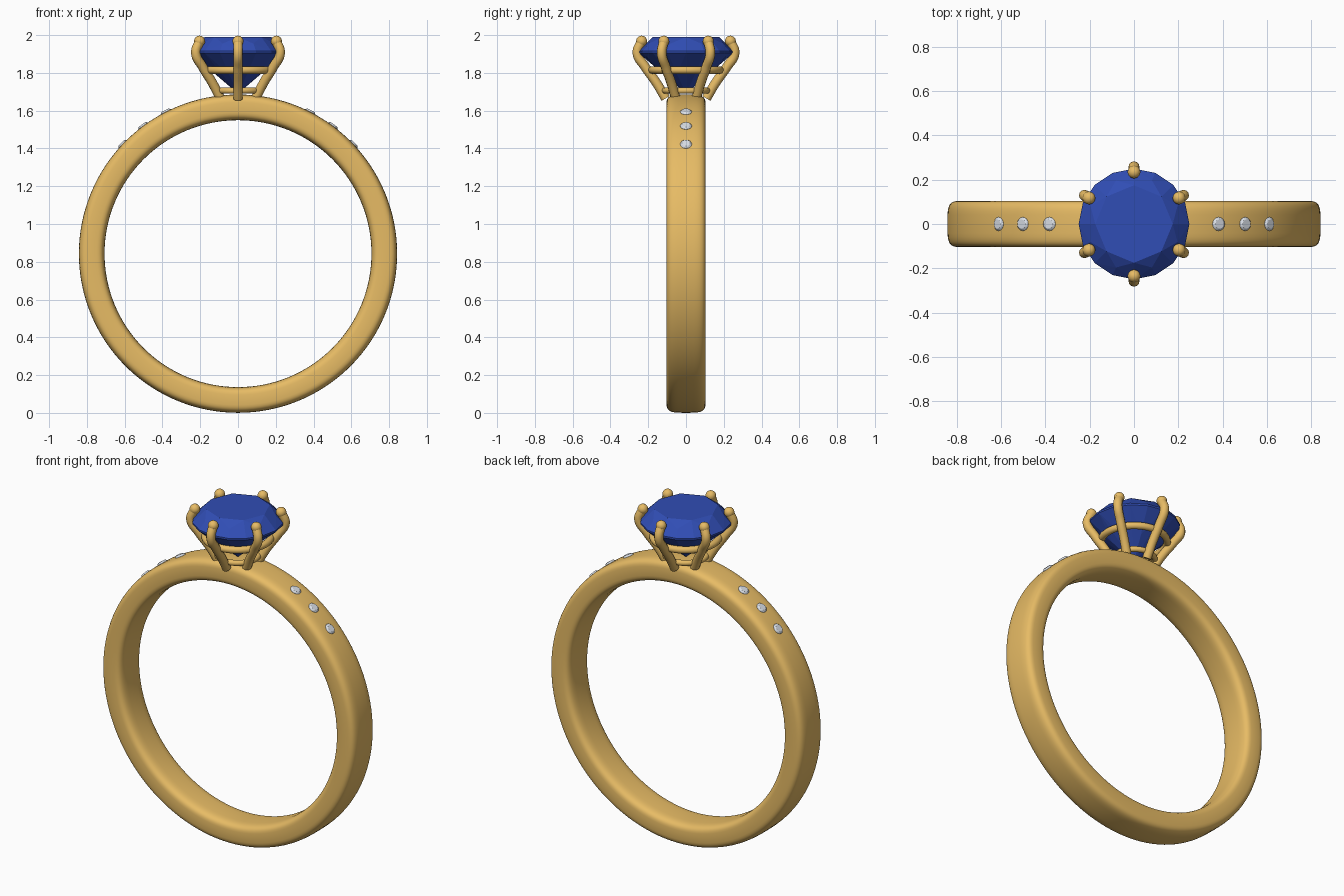
import bpy, bmesh
from math import sin, cos, pi, radians, copysign
from mathutils import Matrix, Vector

if "Cube" in bpy.data.objects:
    bpy.data.objects.remove(bpy.data.objects["Cube"])

CZ = 0.843  # height of the band centre


def material(name, rgb):
    m = bpy.data.materials.new(name)
    m.diffuse_color = (*rgb, 1)
    m.use_nodes = True
    m.node_tree.nodes["Principled BSDF"].inputs["Base Color"].default_value = m.diffuse_color
    return m


GOLD = material("gold", (0.80, 0.50, 0.13))
BLUE = material("blue_gem", (0.03, 0.075, 0.46))
CLEAR = material("clear_gem", (0.70, 0.74, 0.80))


def finish(bm, name, mat, smooth):
    bmesh.ops.recalc_face_normals(bm, faces=bm.faces)
    for f in bm.faces:
        f.smooth = smooth
    me = bpy.data.meshes.new(name)
    bm.to_mesh(me)
    bm.free()
    me.materials.append(mat)
    ob = bpy.data.objects.new(name, me)
    bpy.context.collection.objects.link(ob)
    return ob


def lathe(name, profile, steps, place, mat):
    """Closed (radius, height) profile revolved about its own z axis."""
    bm = bmesh.new()
    rings = [[bm.verts.new((r * cos(2 * pi * i / steps), r * sin(2 * pi * i / steps), h))
              for r, h in profile] for i in range(steps)]
    n = len(profile)
    for i in range(steps):
        a, b = rings[i], rings[(i + 1) % steps]
        for j in range(n):
            k = (j + 1) % n
            bm.faces.new((a[j], b[j], b[k], a[k]))
    bm.transform(place)
    return finish(bm, name, mat, True)


def brilliant(name, place, mat):
    """Round brilliant cut of girdle radius 1, girdle at z = 0."""
    bm = bmesh.new()
    for count, offset, r, z in ((8, 0, 0.70, 0.32), (8, 0.5, 0.85, 0.18),
                                (16, 0, 1.0, 0.02), (16, 0, 1.0, -0.02),
                                (8, 0.5, 0.50, -0.47)):
        for i in range(count):
            a = 2 * pi * (i + offset) / count
            bm.verts.new((r * cos(a), r * sin(a), z))
    bm.verts.new((0, 0, -0.88))
    bmesh.ops.convex_hull(bm, input=bm.verts)
    bmesh.ops.dissolve_limit(bm, angle_limit=radians(1), verts=bm.verts, edges=bm.edges)
    bm.transform(place)
    return finish(bm, name, mat, False)


# Band: softly squared section revolved around the finger axis
section = []
for i in range(40):
    c, s = cos(2 * pi * i / 40), sin(2 * pi * i / 40)
    section.append((0.7745 + 0.068 * copysign(abs(c) ** 0.5, c),
                    0.104 * copysign(abs(s) ** 0.5, s)))
lathe("band", section, 128,
      Matrix.Translation((0, 0, CZ)) @ Matrix.Rotation(pi / 2, 4, 'X'), GOLD)

# Two wire rails of the basket
for name, major, minor, z in (("upper_rail", 0.18, 0.02, 1.815),
                              ("lower_rail", 0.113, 0.016, 1.706)):
    circle = [(major + minor * cos(i * pi / 8), minor * sin(i * pi / 8)) for i in range(16)]
    lathe(name, circle, 64, Matrix.Translation((0, 0, z)), GOLD)

# Six curved prongs with ball tips
PATH = [(0.108, 1.665), (0.155, 1.745), (0.215, 1.83), (0.258, 1.905), (0.235, 1.968)]
for i in range(6):
    a = pi / 6 + i * pi / 3
    points = [Vector((r * cos(a), r * sin(a), z)) for r, z in PATH]
    cu = bpy.data.curves.new(f"prong_{i + 1}", 'CURVE')
    cu.dimensions = '3D'
    cu.bevel_depth = 0.025
    cu.bevel_resolution = 4
    cu.use_fill_caps = True
    cu.resolution_u = 8
    spline = cu.splines.new('BEZIER')
    spline.bezier_points.add(len(points) - 1)
    for bp, p in zip(spline.bezier_points, points):
        bp.co = p
        bp.handle_left_type = bp.handle_right_type = 'AUTO'
    cu.materials.append(GOLD)
    bpy.context.collection.objects.link(bpy.data.objects.new(f"prong_{i + 1}", cu))
    bm = bmesh.new()
    bmesh.ops.create_uvsphere(bm, u_segments=20, v_segments=12, radius=0.029,
                              matrix=Matrix.Translation(points[-1]))
    finish(bm, f"prong_tip_{i + 1}", GOLD, True)

# Centre stone
brilliant("centre_stone", Matrix.Translation((0, 0, 1.91)) @ Matrix.Scale(0.25, 4), BLUE)

# Three small stones set flush into each shoulder
for side, label in ((1, "right"), (-1, "left")):
    for i, deg in enumerate((27, 36.6, 46.5)):
        place = (Matrix.Translation((0, 0, CZ)) @ Matrix.Rotation(side * radians(deg), 4, 'Y')
                 @ Matrix.Translation((0, 0, 0.842)) @ Matrix.Scale(0.031, 4))
        brilliant(f"{label}_shoulder_stone_{i + 1}", place, CLEAR)
